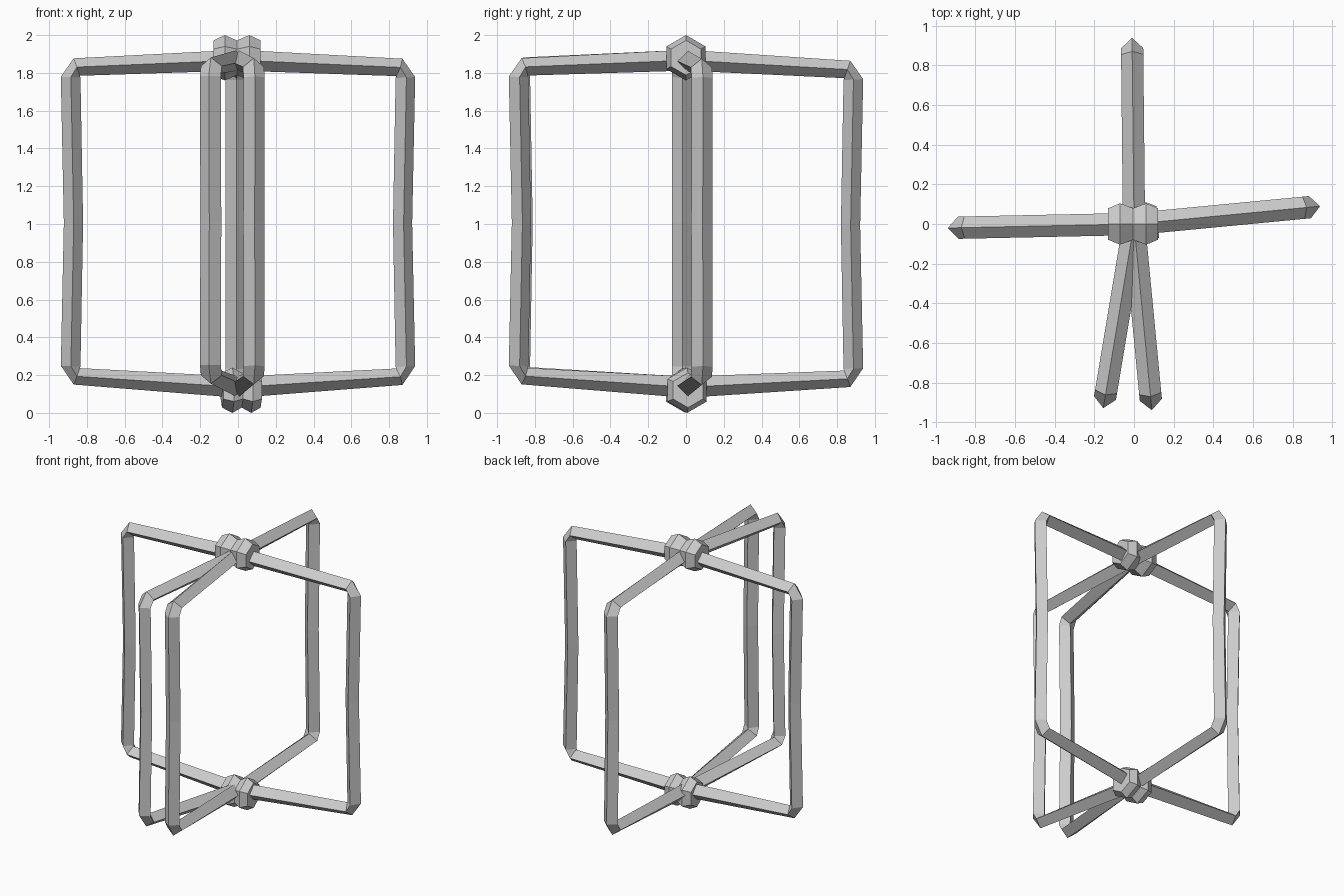
import bpy, bmesh, math
from mathutils import Vector, Matrix

if "Cube" in bpy.data.objects:
    bpy.data.objects.remove(bpy.data.objects["Cube"])

metal = bpy.data.materials.new("plain grey")
metal.diffuse_color = (0.6, 0.6, 0.6, 1)
metal.use_nodes = True
metal.node_tree.nodes["Principled BSDF"].inputs["Base Color"].default_value = metal.diffuse_color


def loft(name, rings, matrix=Matrix()):
    """Skin a list of point rings into a capped, flat shaded tube."""
    bm = bmesh.new()
    loops = [[bm.verts.new(matrix @ Vector(p)) for p in ring] for ring in rings]
    n = len(loops[0])
    for a, b in zip(loops, loops[1:]):
        for i in range(n):
            j = (i + 1) % n
            bm.faces.new((a[i], a[j], b[j], b[i]))
    bm.faces.new(loops[0])
    bm.faces.new(loops[-1])
    bmesh.ops.recalc_face_normals(bm, faces=bm.faces)
    mesh = bpy.data.meshes.new(name)
    bm.to_mesh(mesh)
    bm.free()
    mesh.materials.append(metal)
    bpy.context.collection.objects.link(bpy.data.objects.new(name, mesh))


def arm(name, tip_x, tip_y, shift):
    """Bracket with a diamond section: out from the top hub, down, back in."""
    reach = math.hypot(tip_x, tip_y) - 0.94
    # outer radius, outer z, inner radius, inner z
    profile = [(0.0, 1.922, 0.0, 1.812), (0.87, 1.872, 0.838, 1.78),
               (0.938, 1.775, 0.834, 1.77), (0.922, 1.0, 0.82, 1.0),
               (0.938, 0.245, 0.834, 0.24), (0.87, 0.145, 0.838, 0.232),
               (0.0, 0.08, 0.0, 0.192)]
    rings = []
    for ro, zo, ri, zi in profile:
        k = reach if ro > 0.5 else 0
        lift = shift if ro > 0.5 else 0
        mid_r, mid_z = (ro + ri) / 2 + k, (zo + zi) / 2 + lift
        rings.append([(ro + k, 0, zo + lift), (mid_r, 0.056, mid_z),
                      (ri + k, 0, zi + lift), (mid_r, -0.056, mid_z)])
    loft(name, rings, Matrix.Rotation(math.atan2(tip_y, tip_x), 4, 'Z'))


def hub(name, xs, z, turn):
    """Two joined six-sided beads lying along x."""
    rings = []
    for i, x in enumerate(xs):
        r = 0.12 if i % 2 else 0.092
        angles = [math.radians(90 + 60 * k) for k in range(6)]
        rings.append([(x, r * math.cos(a), z + r * math.sin(a)) for a in angles])
    loft(name, rings, Matrix.Rotation(math.radians(turn), 4, 'Z'))


# Five brackets around the axis
arm("left_arm", -0.94, -0.02, 0.005)
arm("right_arm", 0.94, 0.09, 0.003)
arm("back_arm", -0.01, 0.94, -0.008)
arm("front_left_arm", -0.155, -0.93, 0.01)
arm("front_right_arm", 0.09, -0.94, 0.006)

# Hubs where the brackets meet
hub("top_hub", (-0.13, -0.07, -0.005, 0.06, 0.12), 1.88, 0)
hub("bottom_hub", (-0.085, -0.03, 0.02, 0.07, 0.12), 0.12, 5)
